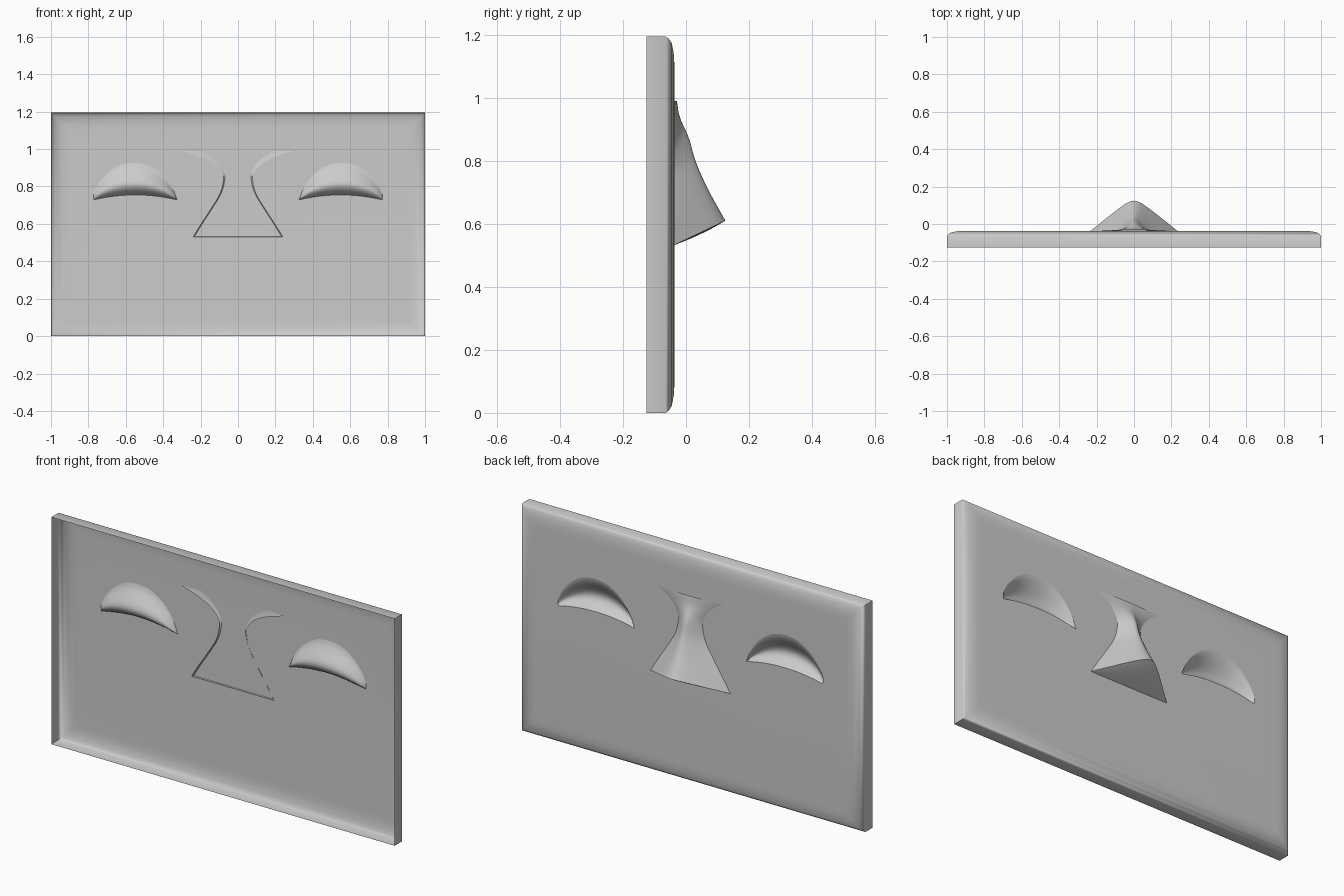
import bpy, bmesh, math

if "Cube" in bpy.data.objects:
    bpy.data.objects.remove(bpy.data.objects["Cube"])

BACK = -0.037                     # y of the flat panel face
mat = bpy.data.materials.new("plain grey")
mat.diffuse_color = (0.6, 0.6, 0.6, 1)
mat.use_nodes = True
mat.node_tree.nodes["Principled BSDF"].inputs["Base Color"].default_value = mat.diffuse_color


def finish(bm, name, angle):
    bmesh.ops.remove_doubles(bm, verts=bm.verts, dist=1e-5)
    bmesh.ops.recalc_face_normals(bm, faces=bm.faces)
    me = bpy.data.meshes.new(name)
    bm.to_mesh(me)
    bm.free()
    me.materials.append(mat)
    ob = bpy.data.objects.new(name, me)
    bpy.context.collection.objects.link(ob)
    bpy.ops.object.select_all(action='DESELECT')
    ob.select_set(True)
    bpy.context.view_layer.objects.active = ob
    bpy.ops.object.shade_smooth_by_angle(angle=math.radians(angle))
    return ob


def grid(bm, rows):
    vs = [[bm.verts.new(p) for p in r] for r in rows]
    for a, b in zip(vs, vs[1:]):
        for i in range(len(a) - 1):
            bm.faces.new((a[i], a[i + 1], b[i + 1], b[i]))


def interp(table, z):
    """Smooth (Catmull-Rom style) lookup in a list of (z, value)."""
    n = len(table)
    for i in range(n - 1):
        (z0, a), (z1, b) = table[i], table[i + 1]
        if z <= z1 or i == n - 2:
            def slope(k):
                lo, hi = table[max(k - 1, 0)], table[min(k + 1, n - 1)]
                return (hi[1] - lo[1]) / (hi[0] - lo[0])
            h = z1 - z0
            t = min(max((z - z0) / h, 0), 1)
            m0, m1 = slope(i) * h, slope(i + 1) * h
            return ((2*t**3 - 3*t*t + 1) * a + (t**3 - 2*t*t + t) * m0
                    + (3*t*t - 2*t**3) * b + (t**3 - t*t) * m1)


# Eye outline: upper and lower lid heights over x
UPPER = [(0.325, 0.728), (0.35, 0.79), (0.40, 0.86), (0.47, 0.91), (0.55, 0.927),
         (0.63, 0.915), (0.70, 0.87), (0.75, 0.81), (0.772, 0.765)]
N = 28
XS = [0.5485 - 0.2235 * math.cos(math.pi * i / N) for i in range(N + 1)]


def lids(x):
    u = (x - 0.5485) / 0.2235
    return interp(UPPER, x), 0.755 - 0.027 * u * u


def eye_loop(side):
    top = [(side * x, BACK, lids(x)[0]) for x in XS]
    low = [(side * x, BACK, lids(x)[1]) for x in reversed(XS[1:])]
    return top + low


# Panel: open shallow tray with rounded rim and two eye openings
bm = bmesh.new()
rings = []
for inset, y in [(0, -0.125), (0, -0.065), (0.008, -0.054), (0.022, -0.045),
                 (0.06, -0.038), (0.09, BACK)]:
    x, z0, z1 = 1 - inset, inset, 1.195 - inset
    rings.append([(-x, y, z0), (x, y, z0), (x, y, z1), (-x, y, z1), (-x, y, z0)])
grid(bm, rings)
bmesh.ops.remove_doubles(bm, verts=bm.verts, dist=1e-5)
bm.verts.ensure_lookup_table()
fill = [e for e in bm.edges if all(abs(v.co.y - BACK) < 1e-5 for v in e.verts)]
for side in (1, -1):
    loop = [bm.verts.new(p) for p in eye_loop(side)]
    fill += [bm.edges.new((a, b)) for a, b in zip(loop, loop[1:] + loop[:1])]
bmesh.ops.triangle_fill(bm, edges=fill, use_beauty=True, normal=(0, 1, 0))
finish(bm, "panel", 50)

# Eye sockets: bowls sunk towards the open side, deepest near the lower lid
for side, label in ((1, "right"), (-1, "left")):
    bm = bmesh.new()
    rows = []
    for j in range(15):
        v = j / 14
        dip = math.sin(math.pi * v ** 1.7) ** 0.9 if 0 < v < 1 else 0
        row = []
        for x in XS:
            zt, zb = lids(x)
            u = (x - 0.5485) / 0.2235
            row.append((side * x, BACK - 0.055 * dip * max(1 - u * u, 0) ** 0.6,
                        zt + (zb - zt) * v))
        rows.append(row)
    grid(bm, rows)
    finish(bm, label + "_eye_socket", 60)

# Nose: rows from the flared brow down to the tip, then the underside
HALF = [(0.53, 0.24), (0.60, 0.197), (0.68, 0.145), (0.76, 0.097), (0.82, 0.08),
        (0.87, 0.082), (0.92, 0.125), (0.96, 0.20), (0.99, 0.30)]
RIDGE = [(0.61, 0.125), (0.71, 0.070), (0.80, 0.030), (0.87, 0.010), (0.94, -0.020),
         (0.99, -0.029)]
ROOT = BACK - 0.006
E = 0.16
TS = [i / 12 for i in range(-12, 13)]


def bump(t):
    k = math.sqrt(1 + E * E)
    return (k - math.sqrt(t * t + E * E)) / (k - E)


bm = bmesh.new()
rows = []
for j in range(25):
    s = j / 24
    zb, zr = 0.99 - 0.46 * s, 0.99 - 0.38 * s
    w, y = interp(HALF, zb), interp(RIDGE, zr)
    rows.append([(w * t, ROOT + (y - ROOT) * bump(t), zb + (zr - zb) * bump(t))
                 for t in TS])
tip = rows[-1]
for k in range(1, 7):
    f = 1 - k / 6
    g = f + 0.25 * f * (1 - f)
    rows.append([(x, ROOT + (y - ROOT) * g, 0.53 + (z - 0.53) * f) for x, y, z in tip])
grid(bm, rows)
finish(bm, "nose", 45)
